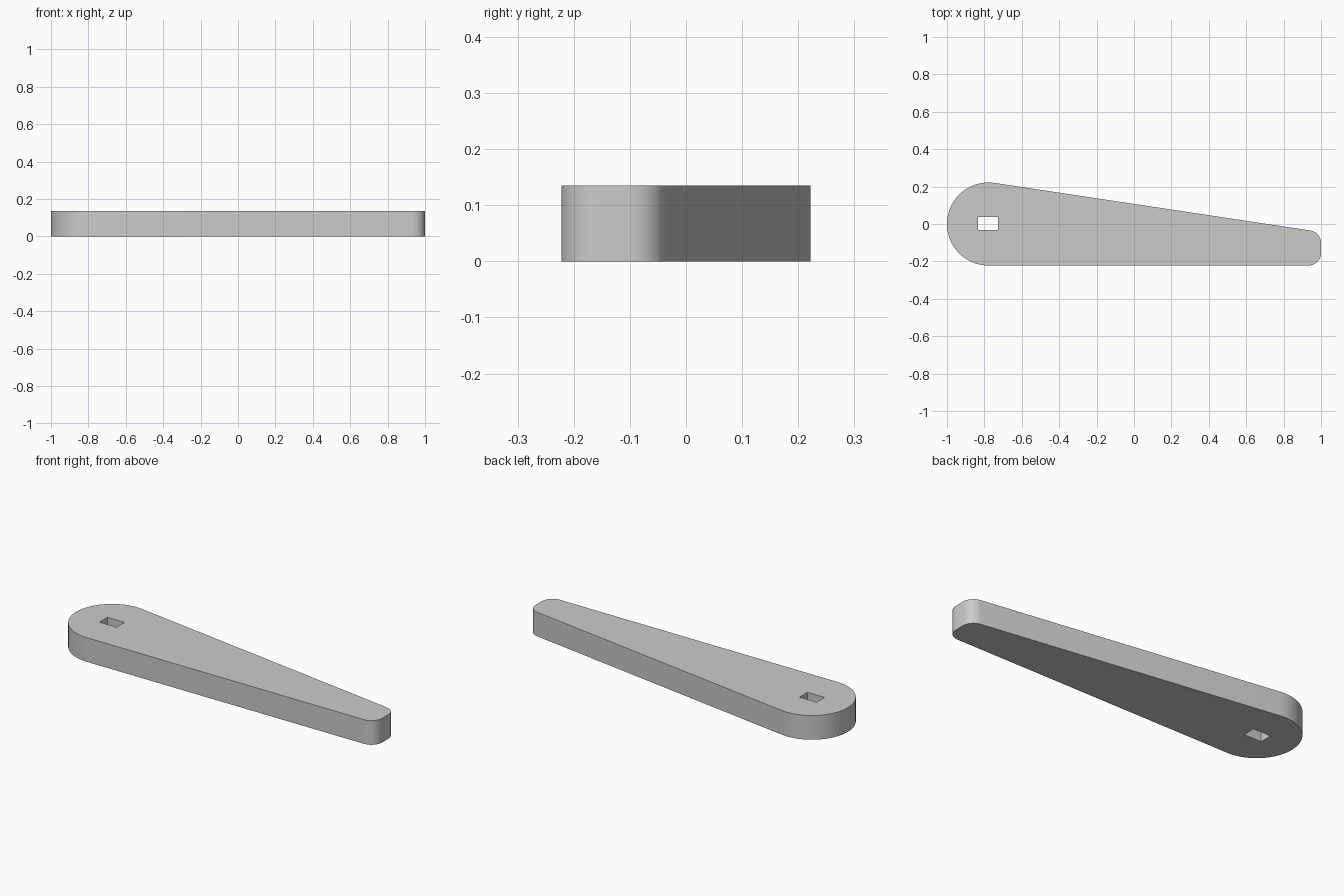
import bpy
import bmesh
from math import cos, sin, radians
from mathutils import Vector

cube = bpy.data.objects.get("Cube")
if cube:
    bpy.data.objects.remove(cube, do_unlink=True)

THICKNESS = 0.135
TILT = 81.4  # direction of the sloping edge's normal, in degrees


def arc(cx, cy, radius, start, end, steps):
    """Points along an arc, angles in degrees."""
    angles = [radians(start + (end - start) * i / steps) for i in range(steps + 1)]
    return [(cx + radius * cos(a), cy + radius * sin(a)) for a in angles]


def add_loop(bm, points):
    verts = [bm.verts.new((x, y, 0)) for x, y in points]
    return [bm.edges.new((v, verts[(i + 1) % len(verts)])) for i, v in enumerate(verts)]


# Single grey material
grey = bpy.data.materials.new("light_grey")
grey.use_nodes = True
grey.diffuse_color = (0.6, 0.6, 0.6, 1)
grey.node_tree.nodes["Principled BSDF"].inputs["Base Color"].default_value = (0.6, 0.6, 0.6, 1)

# Tapered outline: round hub, then the two rounded tip corners
outline = (arc(-0.778, 0, 0.222, TILT, 270, 48)
           + arc(0.933, -0.155, 0.067, 270, 360, 16)
           + arc(0.933, -0.101, 0.067, 0, TILT, 16))

# Rectangular slot through the hub
slot = [(-0.833, -0.033), (-0.727, -0.033), (-0.727, 0.037), (-0.833, 0.037)]

# Fill the profile around the slot and extrude it upward
bm = bmesh.new()
edges = add_loop(bm, outline) + add_loop(bm, slot)
bmesh.ops.triangle_fill(bm, edges=edges, use_beauty=True, normal=Vector((0, 0, 1)))
result = bmesh.ops.extrude_face_region(bm, geom=bm.faces[:], use_keep_orig=True)
top = [g for g in result["geom"] if isinstance(g, bmesh.types.BMVert)]
bmesh.ops.translate(bm, verts=top, vec=(0, 0, THICKNESS))
bmesh.ops.recalc_face_normals(bm, faces=bm.faces[:])

mesh = bpy.data.meshes.new("lever_arm")
bm.to_mesh(mesh)
bm.free()
mesh.materials.append(grey)
arm = bpy.data.objects.new("lever_arm", mesh)
bpy.context.collection.objects.link(arm)

# Smooth rounded sides, crisp rims
bpy.ops.object.select_all(action="DESELECT")
arm.select_set(True)
bpy.context.view_layer.objects.active = arm
bpy.ops.object.shade_smooth_by_angle(angle=radians(30))
